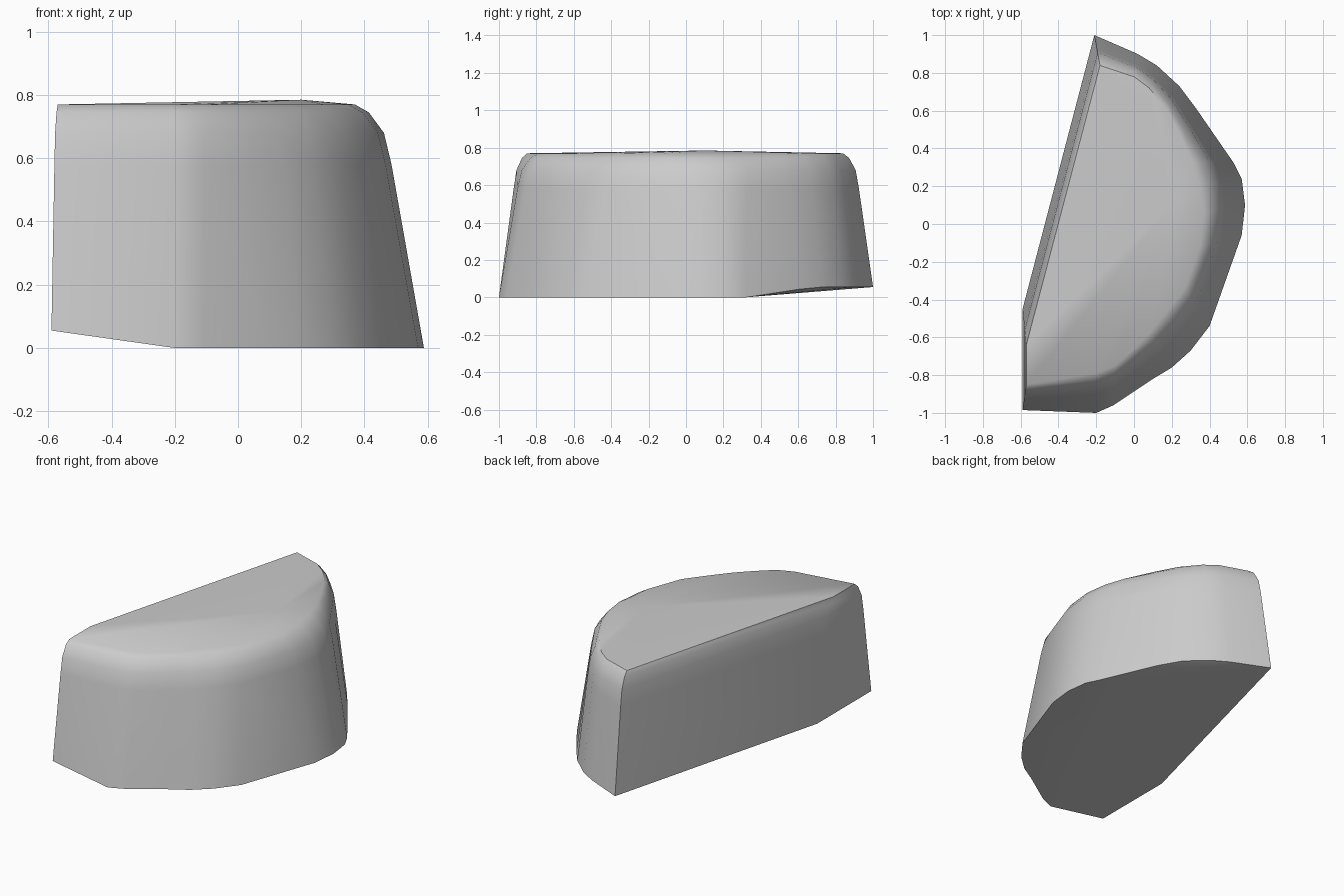
import bpy
import bmesh
from mathutils import Vector

default_cube = bpy.data.objects.get("Cube")
if default_cube:
    bpy.data.objects.remove(default_cube, do_unlink=True)

# Outline, clockwise from the back corner: foot x, foot y, top rim x, top rim y
OUTLINE = [
    (-.21, 1, -.18, .84), (.02, .9, 0, .78), (.12, .84, .08, .72),
    (.24, .73, .17, .61), (.33, .61, .24, .48), (.53, .32, .31, .33),
    (.57, .24, .35, .2), (.588, .1, .37, .06), (.57, -.06, .35, -.12),
    (.4, -.54, .27, -.34), (.3, -.67, .17, -.47), (.2, -.76, .08, -.58),
    (.1, -.82, 0, -.66), (-.11, -.96, -.1, -.75), (-.2, -1, -.2, -.79),
    (-.59, -.985, -.57, -.85), (-.59, -.45, -.57, -.64),
]
# Wall profile: share of the way from foot to top rim, height
PROFILE = [(.47, .58), (.58, .68), (.8, .745), (1, .77)]
FLAT_START, FLAT_END = 5, 14
LIFT = .055


def make_material(name, color):
    material = bpy.data.materials.new(name)
    material.use_nodes = True
    material.diffuse_color = color
    shader = material.node_tree.nodes["Principled BSDF"]
    shader.inputs["Base Color"].default_value = color
    return material


def foot_height(index):
    """The underside is flat except where it rises toward the straight wall."""
    if FLAT_START <= index <= FLAT_END:
        return 0
    return LIFT * .8 if index == FLAT_START - 1 else LIFT


def build_block():
    bm = bmesh.new()
    count = len(OUTLINE)

    # Foot ring, then tapering wall and rounded shoulder rings
    rings = [[bm.verts.new((x, y, foot_height(i)))
              for i, (x, y, _, _) in enumerate(OUTLINE)]]
    for share, height in PROFILE:
        ring = []
        for x, y, top_x, top_y in OUTLINE:
            spot = Vector((x, y)).lerp(Vector((top_x, top_y)), share)
            ring.append(bm.verts.new((spot.x, spot.y, height)))
        rings.append(ring)
    for lower, upper in zip(rings, rings[1:]):
        for i in range(count):
            j = (i + 1) % count
            bm.faces.new((lower[i], lower[j], upper[j], upper[i]))

    # Slightly crowned top
    crown = bm.verts.new((.2, .1, .785))
    rim = rings[-1]
    for i in range(count):
        bm.faces.new((rim[i], rim[(i + 1) % count], crown))

    # Underside: flat part, middle wedge and the two lifted ends
    foot = rings[0]
    bm.faces.new(foot[FLAT_START:FLAT_END + 1])
    bm.faces.new((foot[0], foot[FLAT_START], foot[FLAT_END]))
    bm.faces.new(foot[:FLAT_START + 1])
    bm.faces.new(foot[FLAT_END:] + [foot[0]])

    bmesh.ops.recalc_face_normals(bm, faces=bm.faces)
    mesh = bpy.data.meshes.new("half_round_block")
    bm.to_mesh(mesh)
    bm.free()
    block = bpy.data.objects.new("half_round_block", mesh)
    bpy.context.collection.objects.link(block)
    return block


block = build_block()
block.data.materials.append(make_material("plain_grey", (.6, .6, .6, 1)))

# Smooth walls and shoulder, crisp corners
bpy.ops.object.select_all(action="DESELECT")
block.select_set(True)
bpy.context.view_layer.objects.active = block
bpy.ops.object.shade_smooth_by_angle(angle=.7)
